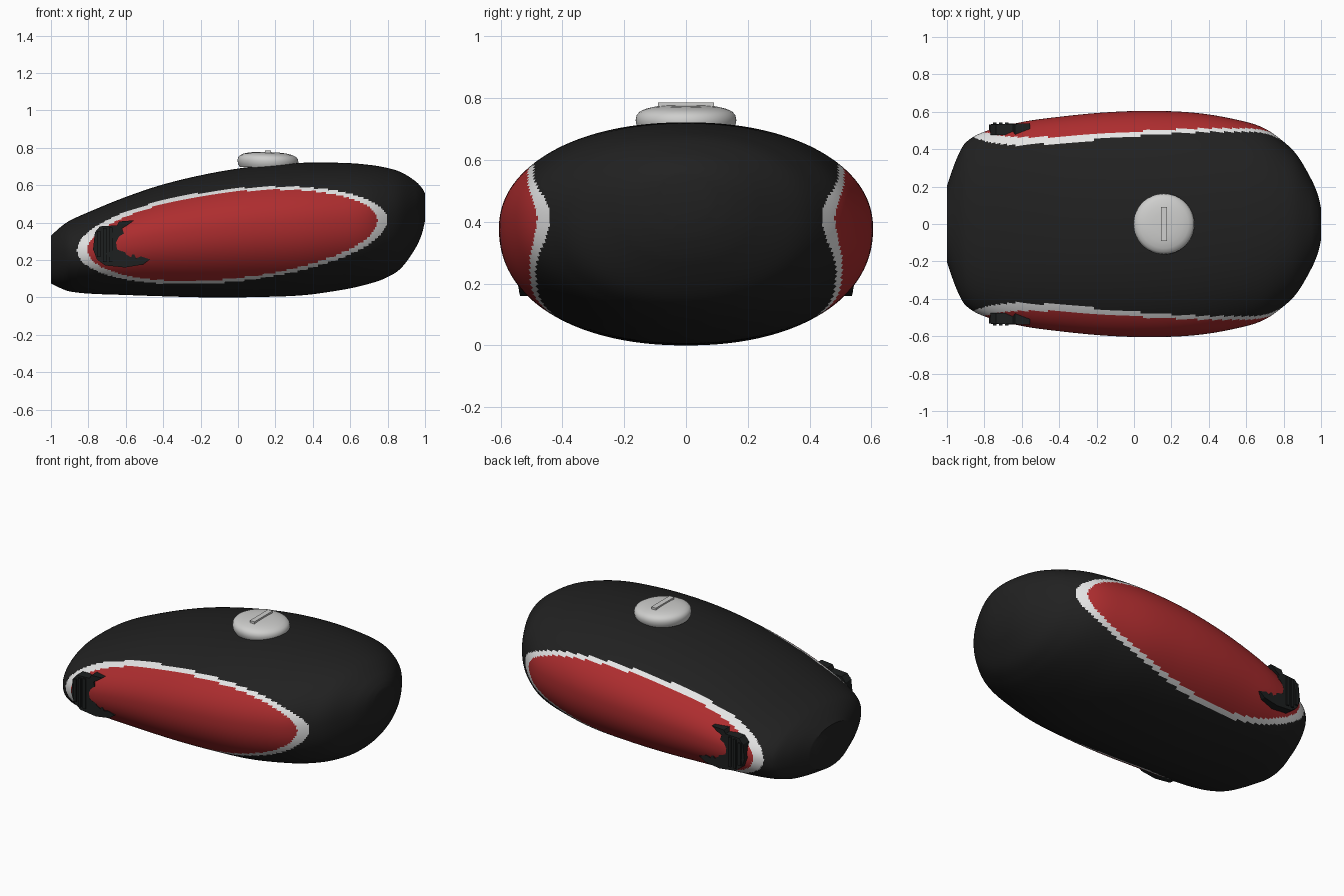
import bpy, bmesh, math
from mathutils import Vector

if "Cube" in bpy.data.objects:
    bpy.data.objects.remove(bpy.data.objects["Cube"])


def material(name, rgb):
    m = bpy.data.materials.new(name)
    m.diffuse_color = (*rgb, 1)
    m.use_nodes = True
    m.node_tree.nodes["Principled BSDF"].inputs["Base Color"].default_value = m.diffuse_color
    return m


BLACK = material("black paint", (0.015, 0.015, 0.015))
RED = material("red paint", (0.42, 0.026, 0.028))
WHITE = material("white stripe", (0.78, 0.78, 0.78))
SILVER = material("silver cap", (0.62, 0.62, 0.61))
DARK = material("dark badge", (0.012, 0.014, 0.014))


def make_object(name, bm, mats, angle=None):
    bmesh.ops.recalc_face_normals(bm, faces=bm.faces)
    me = bpy.data.meshes.new(name)
    bm.to_mesh(me)
    bm.free()
    for m in mats:
        me.materials.append(m)
    ob = bpy.data.objects.new(name, me)
    bpy.context.collection.objects.link(ob)
    if angle:
        bpy.ops.object.select_all(action='DESELECT')
        ob.select_set(True)
        bpy.context.view_layer.objects.active = ob
        bpy.ops.object.shade_smooth_by_angle(angle=math.radians(angle))
    return ob


# Tank stations: x, bottom z, top z, half width
STATIONS = [
    (-1.00, .075, .330, .205), (-.95, .050, .375, .345), (-.90, .032, .410, .435),
    (-.79, .020, .460, .497), (-.60, .013, .537, .545), (-.40, .006, .604, .573),
    (-.15, .000, .663, .597), (.10, .002, .702, .605), (.35, .012, .720, .592),
    (.57, .043, .719, .553), (.69, .070, .710, .515), (.785, .102, .695, .452),
    (.87, .155, .670, .370), (.95, .265, .620, .235), (.985, .345, .583, .150),
    (1.00, .410, .555, .085)]


def station(x):
    """Smooth cubic interpolation between the stations."""
    n = len(STATIONS)
    i = max(k for k in range(n - 1) if STATIONS[k][0] <= x + 1e-9)
    a, b = STATIONS[i], STATIONS[i + 1]
    p, q = STATIONS[max(i - 1, 0)], STATIONS[min(i + 2, n - 1)]
    h = b[0] - a[0]
    t = (x - a[0]) / h
    out = []
    for c in (1, 2, 3):
        m0 = (b[c] - p[c]) / (b[0] - p[0]) * h
        m1 = (q[c] - a[c]) / (q[0] - a[0]) * h
        out.append((2*t**3 - 3*t*t + 1) * a[c] + (t**3 - 2*t*t + t) * m0
                   + (3*t*t - 2*t**3) * b[c] + (t**3 - t*t) * m1)
    return out


def in_oval(x, z, ex, ez, lean):
    """Tilted oval test; ex and ez are its half extents."""
    dx, dz = x + .03, z - .332
    det = ex * ex * ez * ez - lean * lean
    return (ez*ez*dx*dx - 2*lean*dx*dz + ex*ex*dz*dz) / det < 1


# Tank body: lofted rounded sections
NX, NA = 220, 176
bm = bmesh.new()
rings = []
for i in range(NX + 1):
    u = i / NX
    x = .45 * (2 * u - 1) - .55 * math.cos(math.pi * u)
    lo, hi, w = station(max(-1, min(1, x)))
    mid = lo + (hi - lo) * .54
    ring = []
    for k in range(NA):
        a = 2 * math.pi * k / NA
        c, s = math.cos(a), math.sin(a)
        e = 2 / 2.15
        y = math.copysign(abs(c) ** e, c) * w
        z = mid + math.copysign(abs(s) ** e, s) * ((hi - mid) if s > 0 else (mid - lo))
        ring.append(bm.verts.new((x, y, z)))
    rings.append(ring)
for r0, r1 in zip(rings, rings[1:]):
    for k in range(NA):
        j = (k + 1) % NA
        bm.faces.new((r0[k], r0[j], r1[j], r1[k]))
bm.faces.new(rings[0])
bm.faces.new(rings[-1])
# Red side ovals with a white border
for f in bm.faces:
    p = f.calc_center_median()
    if abs(p.y) > .3:
        if in_oval(p.x, p.z, .775, .244, .060):
            f.material_index = 1
        elif in_oval(p.x, p.z, .83, .261, .0664):
            f.material_index = 2
make_object("tank_body", bm, [BLACK, RED, WHITE], 35)

# Filler cap: turned profile
profile = [(0, -.035), (.150, -.035), (.159, -.02), (.163, 0), (.160, .016),
           (.150, .028), (.130, .037), (.100, .044), (.060, .048), (0, .049)]
bm = bmesh.new()
vs = [bm.verts.new((r, 0, z)) for r, z in profile]
es = [bm.edges.new(e) for e in zip(vs, vs[1:])]
bmesh.ops.spin(bm, geom=vs + es, cent=(0, 0, 0), axis=(0, 0, 1),
               angle=2 * math.pi, steps=64)
bmesh.ops.remove_doubles(bm, verts=bm.verts, dist=1e-5)
cap = make_object("filler_cap", bm, [SILVER], 50)
cap.location = (.16, 0, .728)
cap.rotation_euler = (0, math.radians(2), 0)


def add_box(bm, center, size):
    vs = bmesh.ops.create_cube(bm, size=1)["verts"]
    for v in vs:
        v.co = Vector(center) + Vector([a * b for a, b in zip(v.co, size)])


# Finger grip on the cap
bm = bmesh.new()
add_box(bm, (.16, 0, .775), (.032, .18, .022))
make_object("cap_grip", bm, [SILVER])

# Toothed badge outline: x, z
BADGE = [(-.765, .348), (-.738, .38), (-.647, .385), (-.636, .406), (-.556, .412),
         (-.594, .385), (-.62, .369), (-.61, .342), (-.636, .326), (-.652, .294),
         (-.647, .257), (-.62, .246), (-.61, .273), (-.599, .23), (-.572, .214),
         (-.561, .241), (-.545, .209), (-.519, .219), (-.471, .203), (-.508, .176),
         (-.604, .160), (-.711, .171), (-.754, .203), (-.775, .257)]
for side, label in ((-1, "front"), (1, "back")):
    bm = bmesh.new()
    face = bm.faces.new([bm.verts.new((x, side * .475, z)) for x, z in BADGE])
    ext = bmesh.ops.extrude_face_region(bm, geom=[face])["geom"]
    for v in ext:
        if isinstance(v, bmesh.types.BMVert):
            v.co.y = side * (.533 + .04 * max(0, v.co.x + .70))
    # Raised upright ribs
    for x, lo, hi in ((-.745, .215, .355), (-.713, .19, .37), (-.68, .19, .375)):
        add_box(bm, (x, side * .53, (lo + hi) / 2), (.018, .026, hi - lo))
    make_object(label + "_badge", bm, [DARK])
